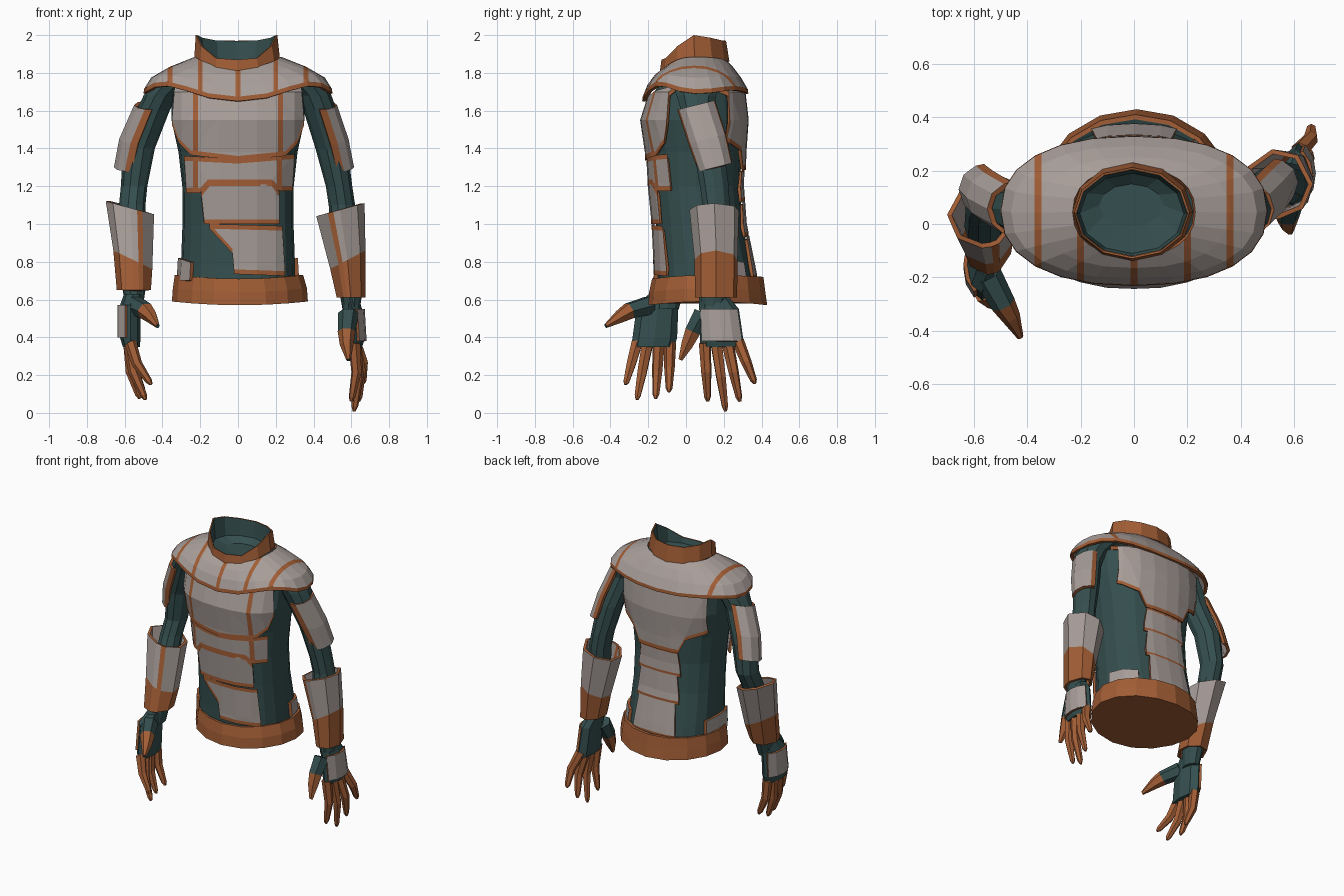
import bpy, bmesh, math
from mathutils import Vector

if "Cube" in bpy.data.objects:
    bpy.data.objects.remove(bpy.data.objects["Cube"])


def material(name, rgb):
    m = bpy.data.materials.new(name)
    m.use_nodes = True
    m.diffuse_color = (*rgb, 1)
    m.node_tree.nodes["Principled BSDF"].inputs["Base Color"].default_value = (*rgb, 1)
    return m


GREY = material("warm_grey", (0.39, 0.34, 0.32))
ORANGE = material("burnt_orange", (0.36, 0.11, 0.036))
TEAL = material("dark_teal", (0.036, 0.078, 0.078))


def finish(bm, name, mats, centre=None, solid=0):
    """Turn faces outward, make the object, add thickness."""
    bm.normal_update()
    mid = centre or sum((v.co for v in bm.verts), Vector()) / len(bm.verts)
    if sum(f.normal.dot(f.calc_center_median() - mid) * f.calc_area() for f in bm.faces) < 0:
        bmesh.ops.reverse_faces(bm, faces=bm.faces[:])
    me = bpy.data.meshes.new(name)
    bm.to_mesh(me)
    bm.free()
    for m in mats:
        me.materials.append(m)
    ob = bpy.data.objects.new(name, me)
    bpy.context.collection.objects.link(ob)
    if solid:
        mod = ob.modifiers.new("thickness", "SOLIDIFY")
        mod.thickness = solid
        mod.offset = -1
        mod.material_offset_rim = 1
    return ob


def cut(bm, axis, value):
    no = Vector((axis == 0, axis == 1, axis == 2))
    bmesh.ops.bisect_plane(bm, geom=bm.verts[:] + bm.edges[:] + bm.faces[:],
                           plane_co=no * value, plane_no=no, dist=1e-5)


def stripe(bm, x, front_only=False, w=0.013):
    cut(bm, 0, x - w)
    cut(bm, 0, x + w)
    for f in bm.faces:
        c = f.calc_center_median()
        if abs(c.x - x) < w and not (front_only and c.y > 0):
            f.material_index = 1


def turn(n):
    return [360 * i / n for i in range(n)]


def ring(cx, yf, yb, rx, z, angles, s=1, e=2.0, bump=0, power=2):
    """Rounded ring; angle 0 is the side, 90 the front. z may be (front, side, back)."""
    zf, zs, zb = z if isinstance(z, tuple) else (z, z, z)
    pts = []
    for a in angles:
        c, n = math.cos(math.radians(a)), math.sin(math.radians(a))
        x = math.copysign(abs(c) ** (2 / e), c) * rx
        y = math.copysign(abs(n) ** (2 / e), n) * (yb - yf) / 2
        t = abs(c) ** power
        rise = bump * 4 * c * c * n * n * (1 if n > 0 else 0.3)
        pts.append(Vector((cx + s * x, (yf + yb) / 2 - y, zs * t + (zf if n > 0 else zb) * (1 - t) + rise)))
    return pts


def loft(name, rings, mats, closed=True, caps=True, solid=0, paint=None, stripes=()):
    bm = bmesh.new()
    rows = [[bm.verts.new(p) for p in r] for r in rings]
    n = len(rows[0])
    for i in range(len(rows) - 1):
        for j in range(n if closed else n - 1):
            k = (j + 1) % n
            f = bm.faces.new((rows[i][j], rows[i][k], rows[i + 1][k], rows[i + 1][j]))
            f.material_index = paint(i, j) if paint else 0
    if caps:
        bm.faces.new(rows[0][::-1])
        bm.faces.new(rows[-1])
    for x, front_only in stripes:
        stripe(bm, x, front_only)
    return finish(bm, name, mats, None, solid)


def tube(name, path, radii, mats, paint=None):
    pts = [Vector(p) for p in path]
    q = (pts[-1] - pts[0]).to_track_quat("Z", "Y")
    rings = [[p + q @ Vector((r * math.cos(math.radians(a)), r * math.sin(math.radians(a)), 0))
              for a in turn(6)] for p, r in zip(pts, radii)]
    return loft(name, rings, mats, paint=paint)


# Torso profile: height, half width, front, back
TORSO = [(.62, .305, -.15, .375), (.78, .302, -.15, .345), (1.0, .294, -.16, .30), (1.2, .295, -.18, .285),
         (1.38, .315, -.19, .29), (1.55, .352, -.215, .302), (1.7, .355, -.168, .285), (1.8, .2, -.1, .2)]
E = 2.5


def torso_at(z):
    for a, b in zip(TORSO, TORSO[1:]):
        if z <= b[0]:
            t = (z - a[0]) / (b[0] - a[0])
            return [p + (q - p) * t for p, q in zip(a[1:], b[1:])]
    return TORSO[-1][1:]


loft("torso", [ring(0, f, b, w, z, turn(20), e=E) for z, w, f, b in TORSO], [TEAL])


def plate(name, outline, back=False, stripes=(), off=0.022):
    """Orange-edged plate laid over the torso; outline is in x and z."""
    bm = bmesh.new()
    face = bm.faces.new([bm.verts.new((x, 0, z)) for x, z in outline])
    edge = bmesh.ops.inset_region(bm, faces=[face], thickness=0.014, use_boundary=True, use_even_offset=True)
    for f in edge["faces"]:
        f.material_index = 1
    bmesh.ops.triangulate(bm, faces=bm.faces[:])
    for i in range(-3, 4):
        cut(bm, 0, i * 0.1)
    for row in TORSO:
        cut(bm, 2, row[0])
    for x in stripes:
        stripe(bm, x)
    for v in bm.verts:
        w, f, b = torso_at(v.co.z)
        u = min(abs(v.co.x) / (w + off), 0.95)
        d = ((b - f) / 2 + off) * (1 - u ** E) ** (1 / E)
        v.co.y = (f + b) / 2 + (d if back else -d)
    return finish(bm, name, [GREY, ORANGE], Vector((0, 0.07, 1.2)), 0.025)


# Front plates
plate("chest_plate", [(-.335, 1.74), (-.35, 1.55), (-.315, 1.455), (-.25, 1.39), (0, 1.36), (.25, 1.385), (.315, 1.45),
                      (.35, 1.55), (.335, 1.74), (.18, 1.69), (0, 1.665), (-.18, 1.69)], stripes=(-.225, .225), off=.028)
plate("upper_belly_plate", [(-.285, 1.36), (0, 1.345), (.3, 1.37), (.29, 1.2), (.22, 1.2), (.18, 1.235),
                            (-.16, 1.235), (-.2, 1.19), (-.275, 1.19)], stripes=(-.225, .22))
plate("middle_belly_plate", [(-.195, 1.17), (-.15, 1.225), (.18, 1.225), (.22, 1.17), (.22, 1.025), (-.18, 1.025)])
plate("lower_belly_plate", [(-.15, 1.0), (.235, .99), (.25, .75), (-.02, .76), (-.03, .87)])

# Back plates
plate("upper_back_plate", [(-.325, 1.73), (.325, 1.73), (.32, 1.46), (.2, 1.41), (.15, 1.31), (-.15, 1.31),
                           (-.2, 1.41), (-.32, 1.46)], True, off=.03)
for i, (top, bottom) in enumerate(((1.3, 1.14), (1.125, .955), (.94, .73))):
    plate(f"spine_plate_{i + 1}", [(-.14, top), (.14, top), (.16, bottom), (-.16, bottom)], True)

# Belt with a rolled rim and dark inner face
belt = [(.01, -.2, .43, .36, (.57, .59, .57)), (.01, -.195, .42, .355, (.64, .66, .64)),
        (.005, -.18, .41, .34, (.71, .73, .72)), (.005, -.168, .392, .328, (.71, .73, .72)),
        (0, -.13, .34, .29, .7)]
loft("belt", [ring(*row, turn(16)) for row in belt], [ORANGE, TEAL], paint=lambda i, j: int(i == 3))

# Side hip plates
for s, side, arc in ((1, "left", [-50, -28, -5]), (-1, "right", [-20, 0, 22, 42])):
    loft(f"{side}_hip_plate", [ring(0, -.17, .375, .325, .7, arc, s, E),
                               ring(0, -.17, .36, .318, (.77, .82, .78), arc, s, E)],
         [GREY, ORANGE], False, False, .02)

# Shoulder yoke with stripes and a wavy orange hem
yoke = [(.5, -.232, .33, (1.65, 1.69, 1.69), .06), (.498, -.229, .328, (1.674, 1.714, 1.712), .06),
        (.46, -.205, .292, (1.735, 1.775, 1.775), .03), (.36, -.165, .25, (1.79, 1.833, 1.83), .01),
        (.23, -.12, .21, (1.825, 1.885, 1.87), 0)]
loft("shoulder_yoke", [ring(0, f, b, w, z, turn(24), e=2.3, bump=k) for w, f, b, z, k in yoke], [GREY, ORANGE],
     caps=False, solid=.02, paint=lambda i, j: int(i == 0),
     stripes=((-.36, False), (.36, False), (-.2, True), (0, True), (.2, True)))

# Collar cut low at the front, with dark lining
loft("collar", [ring(-.005, -.14, .23, .226, (1.795, 1.885, 1.86), turn(12)),
                ring(-.008, -.13, .212, .216, (1.87, 2.0, 1.97), turn(12), power=4)],
     [ORANGE, ORANGE], caps=False, solid=.008)
lining = loft("collar_lining", [ring(-.01, -.01, .15, .12, 1.825, turn(12)),
                                ring(-.008, -.11, .19, .195, (1.835, 1.86, 1.86), turn(12)),
                                ring(-.008, -.121, .203, .207, (1.869, 1.999, 1.969), turn(12), power=4)],
              [TEAL], caps=False)
bm = bmesh.new()
bm.from_mesh(lining.data)
bmesh.ops.holes_fill(bm, edges=[e for e in bm.edges if e.is_boundary and e.verts[0].co.z < 1.83])
bm.to_mesh(lining.data)
bm.free()


def arm_rings(rows, angles, s):
    return [ring(cx, cy - ry, cy + ry, rx, z, angles, s) for cx, cy, z, rx, ry in rows]


def build_arm(side, s, sleeve, upper, guard, palm, fingers, thumb):
    loft(f"{side}_sleeve", arm_rings(sleeve, turn(10), s), [TEAL])
    # Outer upper arm plate, slanted upward to the rear
    arc = [-86, -68, -35, 0, 35, 64, 86]
    rows = arm_rings(upper, arc, s)
    for r, row in zip(rows, upper):
        for p in r:
            p.z += 0.25 * (p.y - row[1])
    loft(f"{side}_upper_arm_plate", rows, [GREY, ORANGE], False, False, .02, lambda i, j: int(j in (0, 5)))
    # Flared forearm guard: orange cuff, narrow stripe on the inner front
    around = [-150, -100, -55, 0, 45, 90, 106, 120, 165]
    rows = arm_rings(guard, around, s)
    for a, low, high in zip(around, rows[1], rows[-1]):
        c = math.cos(math.radians(a))
        low.z += 0.05 * c
        high.z += 0.035 * c
    loft(f"{side}_forearm_guard", rows, [GREY, ORANGE], True, False, .018, lambda i, j: int(i == 0 or j == 6))
    # Hand, with a plate on its back
    loft(f"{side}_palm", arm_rings(palm, turn(8), s), [TEAL])
    shell = [(cx, cy, z, rx + .014, ry + .004) for cx, cy, z, rx, ry in palm[1:3]]
    loft(f"{side}_hand_plate", arm_rings(shell, [-65, -30, 0, 30, 65], s), [GREY, ORANGE], False, False, .015)
    for i, (base, tip) in enumerate(fingers):
        b, t = Vector(base), Vector(tip)
        mid = b.lerp(t, .5) + Vector((s * .02, 0, 0))
        tube(f"{side}_finger_{i + 1}", [b, mid, t.lerp(mid, .15), t], [.033, .028, .018, .008], [ORANGE])
    tube(f"{side}_thumb", thumb, [.055, .047, .036, .012], [TEAL, ORANGE], lambda i, j: int(i > 0))


# Left arm, swung back
build_arm("left", 1,
          [(.6, .14, .55, .045, .065), (.6, .15, .65, .06, .075), (.57, .15, .9, .075, .08), (.55, .16, 1.1, .07, .075),
           (.535, .15, 1.2, .07, .08), (.495, .12, 1.4, .085, .085), (.435, .06, 1.6, .088, .09),
           (.405, .055, 1.68, .09, .11), (.35, .05, 1.75, .11, .13)],
          [(.52, .155, 1.3, .095, .09), (.482, .112, 1.45, .103, .1), (.425, .054, 1.63, .1, .1)],
          [(.597, .16, .61, .077, .112), (.58, .16, .81, .095, .115), (.54, .15, 1.075, .13, .132)],
          [(.59, .15, .61, .048, .08), (.605, .175, .55, .052, .105), (.615, .19, .38, .052, .115), (.615, .19, .35, .042, .115)],
          [((.615, .1, .37), (.6, .115, .06)), ((.62, .16, .37), (.615, .21, .008)),
           ((.62, .22, .37), (.64, .285, .06)), ((.62, .275, .38), (.665, .365, .155))],
          [(.585, .09, .53), (.575, .035, .43), (.575, .005, .36), (.585, -.03, .28)])

# Right arm, swung forward
build_arm("right", -1,
          [(-.55, -.1, .55, .045, .065), (-.55, -.08, .65, .06, .075), (-.56, -.01, .9, .075, .08), (-.56, .07, 1.1, .07, .075),
           (-.55, .11, 1.2, .07, .08), (-.525, .1, 1.4, .085, .085), (-.45, .06, 1.6, .088, .09),
           (-.41, .055, 1.68, .09, .11), (-.35, .05, 1.75, .11, .13)],
          [(-.555, .13, 1.3, .102, .095), (-.522, .1, 1.45, .107, .1), (-.45, .057, 1.63, .1, .1)],
          [(-.55, -.085, .65, .092, .105), (-.555, -.04, .81, .105, .11), (-.57, .035, 1.085, .13, .125)],
          [(-.555, -.115, .63, .048, .08), (-.57, -.15, .57, .055, .11), (-.57, -.165, .4, .055, .118), (-.565, -.175, .35, .045, .115)],
          [((-.57, -.26, .37), (-.46, -.32, .15)), ((-.575, -.205, .36), (-.49, -.26, .07)),
           ((-.575, -.145, .36), (-.52, -.16, .075)), ((-.57, -.085, .37), (-.5, -.09, .11))],
          [(-.55, -.19, .57), (-.49, -.3, .54), (-.46, -.35, .51), (-.425, -.425, .46)])
